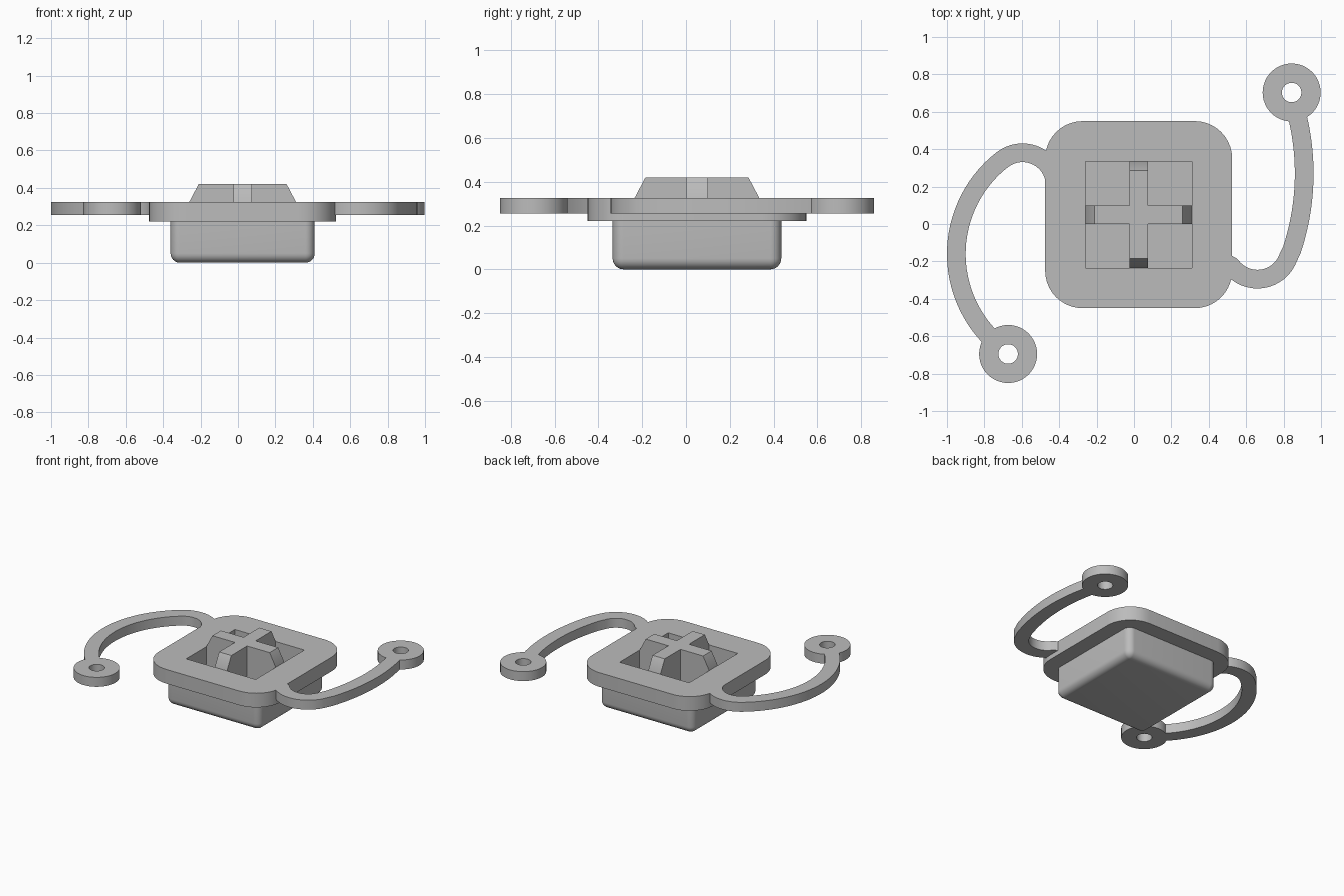
import bpy
import bmesh
from math import cos, sin, pi, radians
from mathutils import Vector

cube = bpy.data.objects.get("Cube")
if cube:
    bpy.data.objects.remove(cube, do_unlink=True)

grey = bpy.data.materials.new("light grey plastic")
grey.use_nodes = True
grey.diffuse_color = (0.5, 0.5, 0.5, 1)
grey.node_tree.nodes["Principled BSDF"].inputs["Base Color"].default_value = (0.5, 0.5, 0.5, 1)

CX, CY = 0.025, 0.05          # centre of the housing
FLOOR, TOP = 0.1, 0.325       # pocket floor and flange top
ARM_LOW = 0.255               # underside of arms and eyelets


def loft(name, sections, caps=True):
    """Skin a list of closed sections, capped or joined end to start."""
    bm = bmesh.new()
    rings = [[bm.verts.new(p) for p in s] for s in sections]
    pairs = list(zip(rings, rings[1:]))
    if caps:
        bm.faces.new(rings[0])
        bm.faces.new(rings[-1])
    else:
        pairs.append((rings[-1], rings[0]))
    for a, b in pairs:
        n = len(a)
        for i in range(n):
            j = (i + 1) % n
            bm.faces.new((a[i], a[j], b[j], b[i]))
    bmesh.ops.remove_doubles(bm, verts=bm.verts[:], dist=1e-5)
    bmesh.ops.recalc_face_normals(bm, faces=bm.faces[:])
    mesh = bpy.data.meshes.new(name)
    bm.to_mesh(mesh)
    bm.free()
    mesh.materials.append(grey)
    obj = bpy.data.objects.new(name, mesh)
    bpy.context.collection.objects.link(obj)
    bpy.ops.object.select_all(action='DESELECT')
    obj.select_set(True)
    bpy.context.view_layer.objects.active = obj
    bpy.ops.object.shade_smooth_by_angle(angle=radians(30))
    return obj


def rounded_square(half, radius, z, steps=10):
    pts = []
    for q, (sx, sy) in enumerate([(1, 1), (-1, 1), (-1, -1), (1, -1)]):
        for i in range(steps + 1):
            a = (q + i / steps) * pi / 2
            pts.append((CX + sx * (half - radius) + radius * cos(a),
                        CY + sy * (half - radius) + radius * sin(a), z))
    return pts


def circle(cx, cy, r, z, steps=48):
    return [(cx + r * cos(2 * pi * i / steps), cy + r * sin(2 * pi * i / steps), z)
            for i in range(steps)]


def arc(cx, cy, r, start, end, steps):
    return [Vector((cx + r * cos(radians(start + (end - start) * i / steps)),
                    cy + r * sin(radians(start + (end - start) * i / steps)), 0))
            for i in range(steps + 1)]


# Housing: rounded cup, wide flange and square pocket in one skin
fillet = 0.05
sections = []
for i in range(7):
    a = i / 6 * pi / 2
    r = fillet * sin(a)
    sections.append(rounded_square(0.335 + r, r, fillet * (1 - cos(a))))
sections += [rounded_square(h, r, z) for h, r, z in [
    (0.385, fillet, 0.22), (0.5, 0.2, 0.22), (0.5, 0.2, TOP),
    (0.285, 0, TOP), (0.285, 0, FLOOR)]]
loft("housing", sections)

# Cross: two ribs with sloping ends standing in the pocket
profile = [(-0.285, FLOOR), (0.285, FLOOR), (0.285, TOP), (0.235, 0.42),
           (-0.235, 0.42), (-0.285, TOP)]
loft("cross_rib_x", [[(CX + u, CY + s, z) for u, z in profile] for s in (-0.05, 0.05)])
loft("cross_rib_y", [[(CX + s, CY + u, z) for u, z in profile] for s in (-0.05, 0.05)])

# Eyelets at the arm ends
for name, x, y in [("left_eyelet", 0.843, 0.703), ("right_eyelet", -0.673, -0.695)]:
    loft(name, [circle(x, y, r, z) for r, z in [
        (0.155, ARM_LOW), (0.155, TOP), (0.052, TOP), (0.052, ARM_LOW)]], caps=False)


def arm(name, path, half=0.05):
    """Sweep a rectangular section along a flat path."""
    sections = []
    for i, p in enumerate(path):
        t = (path[min(i + 1, len(path) - 1)] - path[max(i - 1, 0)]).normalized()
        side = Vector((-t.y, t.x, 0)) * half
        sections.append([(q.x, q.y, z) for q, z in [
            (p - side, ARM_LOW), (p + side, ARM_LOW), (p + side, TOP), (p - side, TOP)]])
    loft(name, sections)


# Curved arms: a tight hook at the flange, then a long bow to the eyelet
arm("right_arm", arc(-0.596, 0.206, 0.175, 12, 128, 16)
    + arc(-0.31, -0.16, 0.64, 128, 227, 28)[1:])
arm("left_arm", [Vector((0.46, -0.19, 0))] + arc(0.66, -0.12, 0.175, 217, 340, 16)
    + arc(-0.39, 0.27, 1.3, -20, 15, 20)[1:])
